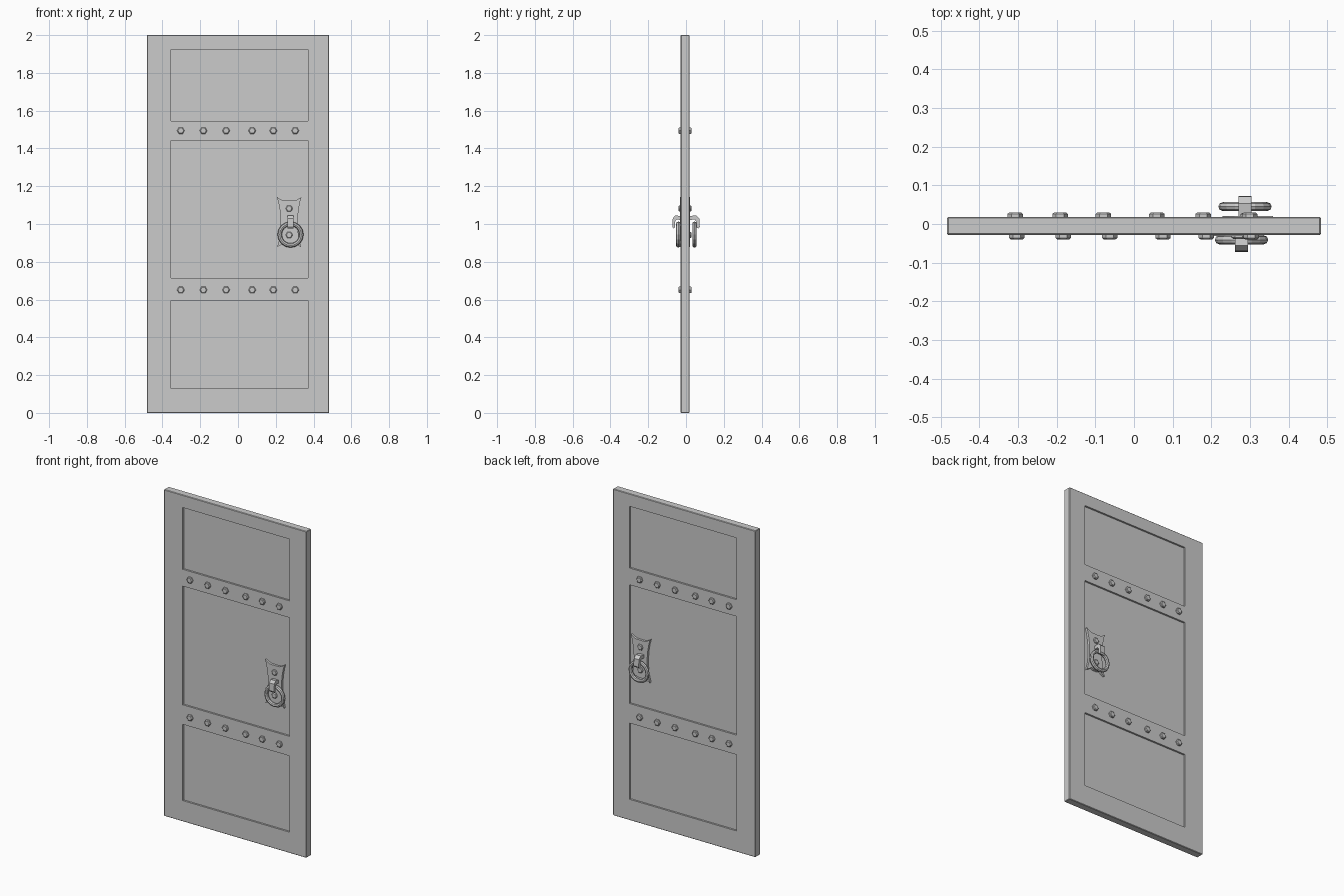
import bpy, bmesh, math
from mathutils import Matrix, Vector

if "Cube" in bpy.data.objects:
    bpy.data.objects.remove(bpy.data.objects["Cube"])

Y_FRONT, Y_BACK = -0.028, 0.018      # slab faces
RECESS = 0.011                       # panel depth


def make_object(name, bm):
    bmesh.ops.recalc_face_normals(bm, faces=bm.faces)
    me = bpy.data.meshes.new(name)
    bm.to_mesh(me)
    bm.free()
    ob = bpy.data.objects.new(name, me)
    bpy.context.collection.objects.link(ob)
    return ob


def add_box(bm, x0, x1, y0, y1, z0, z1):
    m = Matrix.Translation(((x0 + x1) / 2, (y0 + y1) / 2, (z0 + z1) / 2))
    m = m @ Matrix.Diagonal((x1 - x0, y1 - y0, z1 - z0, 1))
    return bmesh.ops.create_cube(bm, size=1, matrix=m)


def add_prism(bm, points, offset):
    """Extrude a closed outline along offset."""
    face = bm.faces.new([bm.verts.new(p) for p in points])
    ext = bmesh.ops.extrude_face_region(bm, geom=[face], use_keep_orig=True)
    bmesh.ops.translate(bm, vec=offset, verts=[g for g in ext["geom"] if isinstance(g, bmesh.types.BMVert)])


def place(bm, side, x):
    """Parts are modelled facing -y from y = 0; put them on the front or back."""
    if side == "front":
        return Matrix.Translation((x, Y_FRONT, 0))
    return Matrix.Translation((x, Y_BACK, 0)) @ Matrix.Rotation(math.pi, 4, 'Z')


def add_stud(bm, x, z, base, tip, r):
    """Six-sided stud with a chamfered head."""
    rings = []
    for y, k in ((base, 1), (tip + 0.004, 1), (tip, 0.75)):
        rings.append([bm.verts.new((x + r * k * math.cos(a * math.pi / 3), y,
                                    z + r * k * math.sin(a * math.pi / 3))) for a in range(6)])
    for a, b in zip(rings, rings[1:]):
        for i in range(6):
            j = (i + 1) % 6
            bm.faces.new((a[i], a[j], b[j], b[i]))
    bm.faces.new(rings[0])
    bm.faces.new(rings[-1])


# door slab with softened edges
bm = bmesh.new()
add_box(bm, -0.483, 0.483, Y_FRONT, Y_BACK, 0, 2)
bmesh.ops.bevel(bm, geom=bm.edges[:], offset=0.003, segments=1, affect='EDGES')
slab = make_object("door_slab", bm)

# recessed panels cut into both faces
bm = bmesh.new()
for z0, z1 in ((0.128, 0.595), (0.715, 1.442), (1.545, 1.923)):
    add_box(bm, -0.355, 0.37, -0.2, Y_FRONT + RECESS, z0, z1)
    add_box(bm, -0.355, 0.37, Y_BACK - RECESS, 0.2, z0, z1)
cutter = make_object("panel_cutter", bm)
cutter.hide_render = True
mod = slab.modifiers.new("panels", 'BOOLEAN')
mod.operation, mod.solver, mod.object = 'DIFFERENCE', 'EXACT', cutter
bpy.context.view_layer.objects.active = slab
bpy.ops.object.modifier_apply(modifier=mod.name)
bpy.data.objects.remove(cutter)

STUD_X = (-0.303, -0.183, -0.063, 0.075, 0.187, 0.303)
# half outlines of the plate edge: (x, z), from the top centre to the bottom centre
PLATE = ((0.016, 1.124), (0.034, 1.125), (0.048, 1.132), (0.065, 1.143),
         (0.057, 1.115), (0.049, 1.07), (0.045, 1.02), (0.046, 0.97),
         (0.051, 0.925), (0.063, 0.878), (0.045, 0.888), (0.03, 0.9), (0.014, 0.893))
# side profile of the hook that holds the ring: (y, z)
HOOK = ((0.010, 1.04), (-0.028, 1.046), (-0.042, 1.03), (-0.044, 0.985), (-0.038, 0.976),
        (-0.030, 0.982), (-0.030, 1.012), (-0.022, 1.024), (0.010, 1.02))

for side, shift, handle_x in (("front", 0.0, 0.278), ("back", -0.004, 0.287)):
    # rows of studs on the two rails
    bm = bmesh.new()
    for z in (0.651, 1.494):
        for x in STUD_X:
            add_stud(bm, x, z, 0.004, -0.012, 0.02)
    bm.transform(place(bm, side, shift))
    make_object(side + "_rail_studs", bm)

    # flared handle plate with raised rim tips
    bm = bmesh.new()
    right = [(x, z) for x, z in PLATE]
    outline = right + [(-x, z) for x, z in reversed(right)]
    add_prism(bm, [(x - 0.007, RECESS + 0.001, z) for x, z in outline], Vector((0, -0.015, 0)))
    bm.transform(place(bm, side, handle_x))
    make_object(side + "_handle_plate", bm)

    # plate studs
    bm = bmesh.new()
    for z in (1.082, 0.942):
        add_stud(bm, -0.007, z, 0.004, -0.011, 0.019)
    bm.transform(place(bm, side, handle_x))
    make_object(side + "_plate_studs", bm)

    # hook
    bm = bmesh.new()
    add_prism(bm, [(-0.017, y, z) for y, z in HOOK], Vector((0.034, 0, 0)))
    # HOOK reaches 0.044 out; stretch slightly on the back
    if side == "back":
        bm.transform(Matrix.Diagonal((1, 1.25, 1, 1)))
    bm.transform(place(bm, side, handle_x))
    make_object(side + "_hook", bm)

    # pull ring
    bpy.ops.mesh.primitive_torus_add(major_segments=16, minor_segments=8,
                                     major_radius=0.0575, minor_radius=0.0115)
    ring = bpy.context.object
    ring.name = side + "_pull_ring"
    y = -0.041 if side == "front" else 0.045
    ring.data.transform(Matrix.Translation((handle_x, y, 0.944)) @ Matrix.Rotation(math.pi / 2, 4, 'X'))
